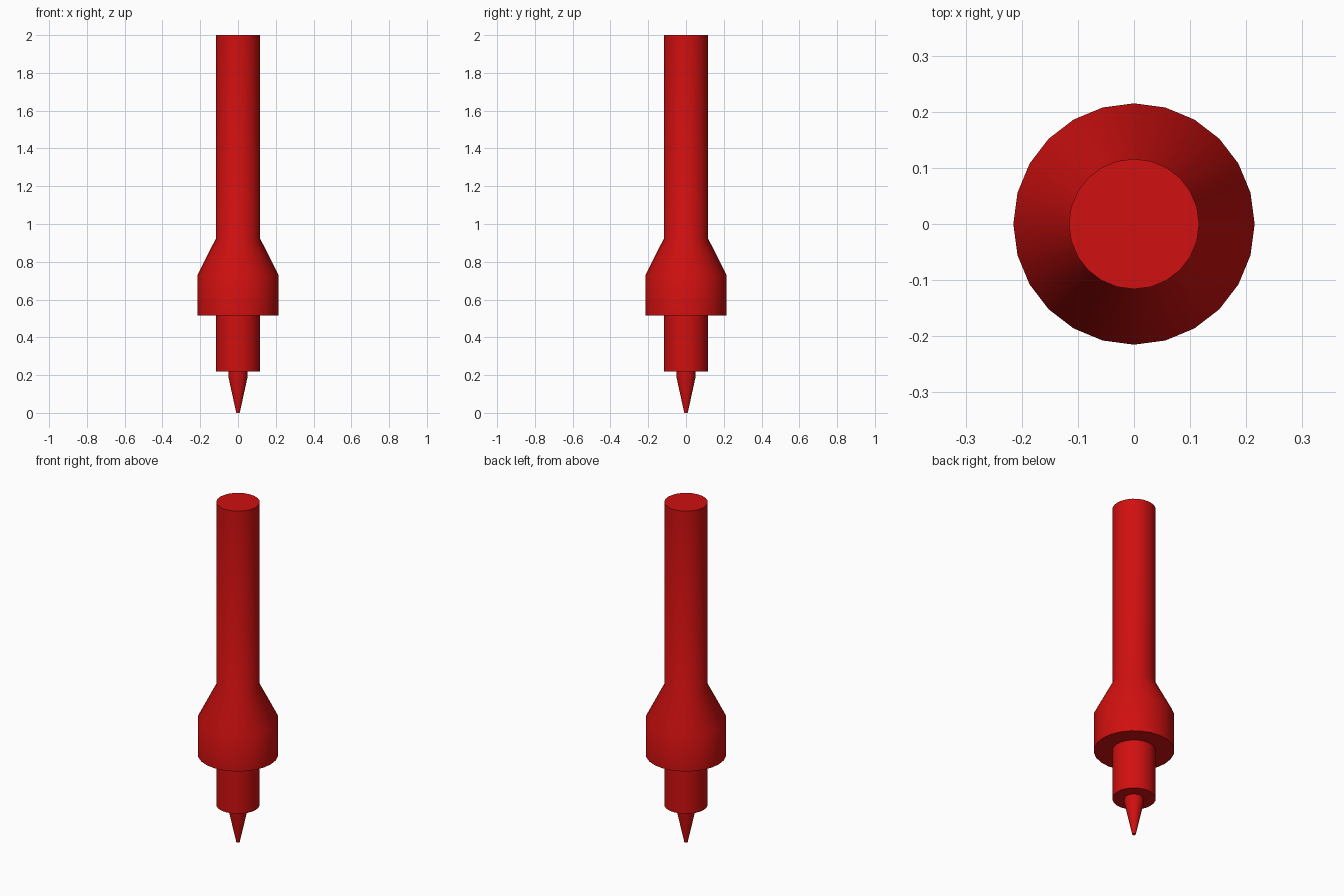
import bpy, bmesh, math

cube = bpy.data.objects.get("Cube")
if cube:
    bpy.data.objects.remove(cube, do_unlink=True)

SIDES = 24

red = bpy.data.materials.new("red")
red.use_nodes = True
colour = (0.63, 0.005, 0.005, 1.0)
red.diffuse_color = colour
red.node_tree.nodes["Principled BSDF"].inputs["Base Color"].default_value = colour


def lathe(name, profile):
    """Turn a (radius, height) profile around z and cap both ends."""
    bm = bmesh.new()
    rings = [[bm.verts.new((r * math.cos(2 * math.pi * i / SIDES),
                            r * math.sin(2 * math.pi * i / SIDES), z))
              for i in range(SIDES)] for r, z in profile]
    for low, high in zip(rings, rings[1:]):
        for i in range(SIDES):
            j = (i + 1) % SIDES
            bm.faces.new((low[i], low[j], high[j], high[i]))
    bm.faces.new(rings[0][::-1])
    bm.faces.new(rings[-1])
    mesh = bpy.data.meshes.new(name)
    bm.to_mesh(mesh)
    bm.free()
    mesh.materials.append(red)
    obj = bpy.data.objects.new(name, mesh)
    bpy.context.collection.objects.link(obj)
    bpy.ops.object.select_all(action='DESELECT')
    obj.select_set(True)
    bpy.context.view_layer.objects.active = obj
    bpy.ops.object.shade_smooth_by_angle(angle=math.radians(30))
    return obj


# Shaft flaring into the wide collar
lathe("shaft_and_collar", [(0.215, 0.515), (0.215, 0.73), (0.116, 0.925), (0.116, 2.0)])
# Narrow sleeve below the collar
lathe("lower_sleeve", [(0.116, 0.22), (0.116, 0.515)])
# Pointed tip with a short straight neck
lathe("tip", [(0.009, 0.0), (0.05, 0.187), (0.05, 0.22)])
